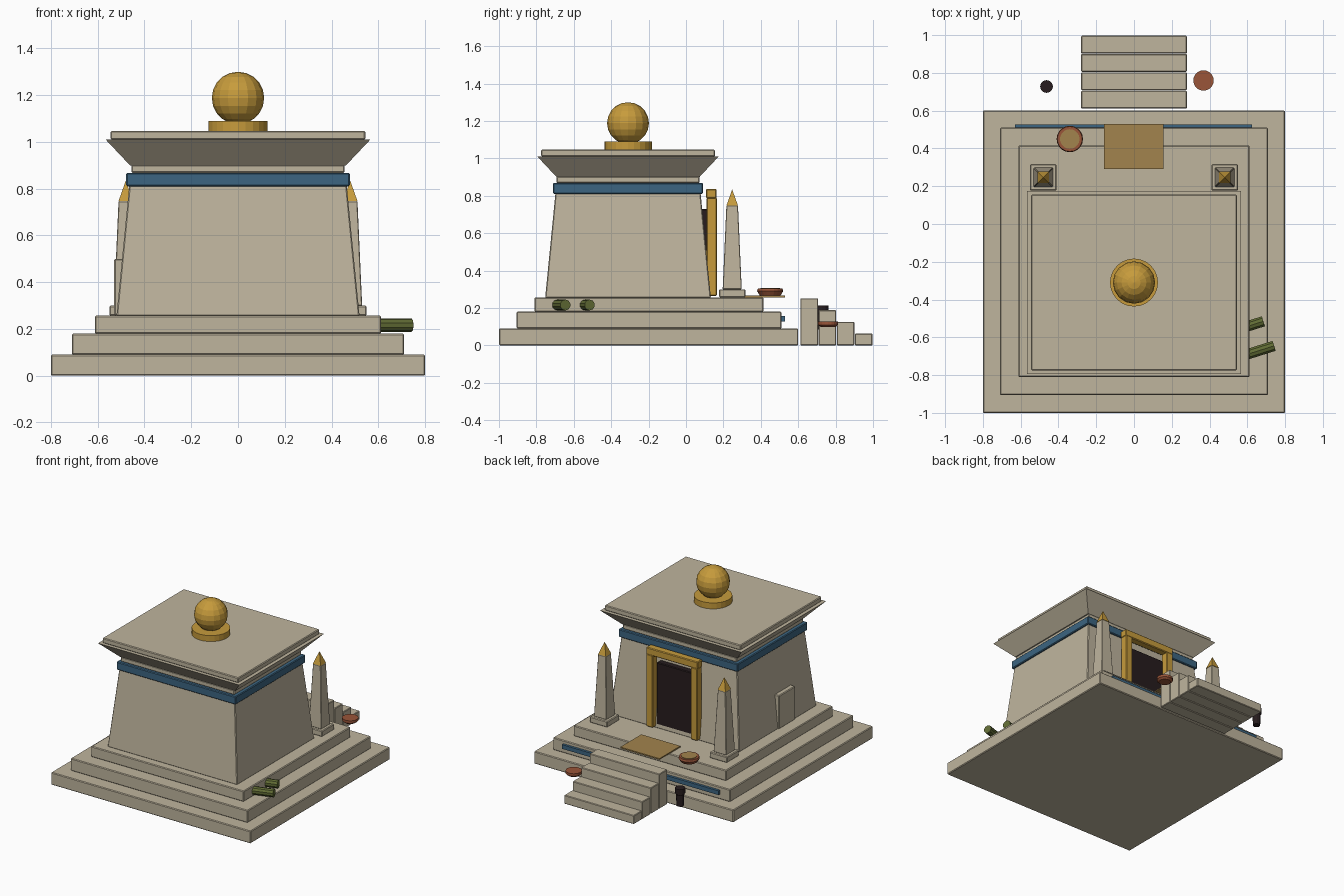
import bpy, bmesh, math
from mathutils import Matrix, Vector

if "Cube" in bpy.data.objects:
    bpy.data.objects.remove(bpy.data.objects["Cube"])


def material(name, rgb):
    m = bpy.data.materials.new(name)
    m.diffuse_color = (*rgb, 1)
    m.use_nodes = True
    m.node_tree.nodes["Principled BSDF"].inputs["Base Color"].default_value = m.diffuse_color
    return m


STONE = material("pale_stone", (0.52, 0.46, 0.34))
GOLD = material("gold", (0.57, 0.33, 0.045))
BLUE = material("blue_paint", (0.045, 0.13, 0.22))
DARK = material("dark_wood", (0.02, 0.012, 0.013))
RUST = material("terracotta", (0.32, 0.09, 0.04))
STRAW = material("straw", (0.36, 0.23, 0.075))
OLIVE = material("olive_reed", (0.12, 0.15, 0.035))


def finish(name, bm, mat, bevel=0):
    bmesh.ops.recalc_face_normals(bm, faces=bm.faces)
    me = bpy.data.meshes.new(name)
    bm.to_mesh(me)
    bm.free()
    me.materials.append(mat)
    ob = bpy.data.objects.new(name, me)
    bpy.context.collection.objects.link(ob)
    if bevel:
        b = ob.modifiers.new("edge", 'BEVEL')
        b.width, b.segments = bevel, 1
    return ob


def taper(name, c, bottom, top, z0, z1, mat, bevel=0.005):
    """Four-sided block; bottom and top are half sizes (x, y)."""
    bm = bmesh.new()
    bmesh.ops.create_cube(bm, size=2)
    for v in bm.verts:
        h = top if v.co.z > 0 else bottom
        v.co = (c[0] + v.co.x * h[0], c[1] + v.co.y * h[1], z1 if v.co.z > 0 else z0)
    bmesh.ops.remove_doubles(bm, verts=bm.verts, dist=1e-5)
    return finish(name, bm, mat, bevel)


def box(name, x0, x1, y0, y1, z0, z1, mat, bevel=0.005):
    h = ((x1 - x0) / 2, (y1 - y0) / 2)
    return taper(name, ((x0 + x1) / 2, (y0 + y1) / 2), h, h, z0, z1, mat, bevel)


def lathe(name, c, profile, sides, mat):
    """Stack of rings (radius, z) capped at both ends."""
    bm = bmesh.new()
    rings = [[bm.verts.new((c[0] + r * math.cos(2 * math.pi * i / sides),
                            c[1] + r * math.sin(2 * math.pi * i / sides), z))
              for i in range(sides)] for r, z in profile]
    for a, b in zip(rings, rings[1:]):
        for i in range(sides):
            j = (i + 1) % sides
            bm.faces.new((a[i], a[j], b[j], b[i]))
    bm.faces.new(rings[0])
    bm.faces.new(rings[-1])
    return finish(name, bm, mat)


# stepped platform
box("platform_lower", -0.8, 0.8, -1.0, 0.6, 0, 0.09, STONE)
box("platform_middle", -0.71, 0.71, -0.905, 0.51, 0.09, 0.18, STONE)
box("platform_upper", -0.612, 0.612, -0.81, 0.415, 0.18, 0.257, STONE)
box("platform_stripe", -0.63, 0.625, 0.505, 0.528, 0.127, 0.157, BLUE, 0)

# temple body, band, cornice and roof
C = (0, -0.31)
taper("temple_walls", C, (0.52, 0.443), (0.465, 0.388), 0.255, 0.815, STONE)
taper("blue_band", C, (0.478, 0.401), (0.478, 0.401), 0.81, 0.868, BLUE)
taper("neck_slab", C, (0.456, 0.383), (0.456, 0.383), 0.868, 0.902, STONE)
taper("cornice", C, (0.462, 0.382), (0.566, 0.485), 0.90, 1.01, STONE, 0)
taper("roof_slab", C, (0.545, 0.465), (0.545, 0.465), 1.01, 1.047, STONE)

# roof ornament
lathe("sun_base", C, [(0.127, 1.047), (0.127, 1.09)], 24, GOLD)
bm = bmesh.new()
bmesh.ops.create_uvsphere(bm, u_segments=16, v_segments=10, radius=0.112,
                          matrix=Matrix.Translation((C[0], C[1], 1.188)))
finish("sun_ball", bm, GOLD)

# doorway
box("door", -0.145, 0.145, 0.03, 0.13, 0.257, 0.73, DARK)
for side, s in (("left", -1), ("right", 1)):
    box(side + "_door_jamb", s * 0.178 - 0.027, s * 0.178 + 0.027, 0.11, 0.165, 0.265, 0.79, GOLD)
box("door_lintel", -0.207, 0.207, 0.108, 0.163, 0.785, 0.837, GOLD)
box("side_door", -0.53, -0.47, -0.495, -0.31, 0.257, 0.5, STONE)
box("door_mat", -0.158, 0.156, 0.29, 0.53, 0.257, 0.266, STRAW, 0)

# obelisks
for side, s in (("left", -1), ("right", 1)):
    p = (s * 0.48, 0.247)
    taper(side + "_obelisk_base", p, (0.07, 0.07), (0.07, 0.07), 0.257, 0.3, STONE)
    taper(side + "_obelisk_shaft", p, (0.051, 0.051), (0.031, 0.031), 0.3, 0.747, STONE, 0.003)
    taper(side + "_obelisk_tip", p, (0.031, 0.031), (0, 0), 0.747, 0.834, GOLD, 0)

# stairs
for i in range(4):
    y = 0.612 + i * 0.097
    box("stair_%d" % (i + 1), -0.28, 0.28, y, y + 0.094, 0, 0.252 - i * 0.063, STONE, 0.004)

# offering bowls and cup
p = (-0.34, 0.45)
lathe("offering_bowl", p, [(0.045, 0.262), (0.056, 0.268), (0.07, 0.29), (0.066, 0.304)], 20, RUST)
lathe("bowl_filling", p, [(0.052, 0.29), (0.052, 0.308)], 20, STRAW)
lathe("small_bowl", (0.368, 0.76), [(0.04, 0.098), (0.054, 0.11), (0.054, 0.128)], 20, RUST)
lathe("dark_cup", (-0.463, 0.728), [(0.025, 0.085), (0.027, 0.165), (0.034, 0.175), (0.034, 0.213)], 12, DARK)

# reed bundles part sunk in the platform
for i, end in enumerate([(0.742, -0.645), (0.685, -0.515)]):
    d = Vector((math.cos(math.radians(17.5)), math.sin(math.radians(17.5)), 0))
    mid = Vector((*end, 0.216)) - d * 0.2275
    bm = bmesh.new()
    bmesh.ops.create_cone(bm, cap_ends=True, segments=10, radius1=0.029, radius2=0.029, depth=0.455,
                          matrix=Matrix.Translation(mid) @ d.to_track_quat('Z', 'Y').to_matrix().to_4x4())
    finish("reed_bundle_%d" % (i + 1), bm, OLIVE)
